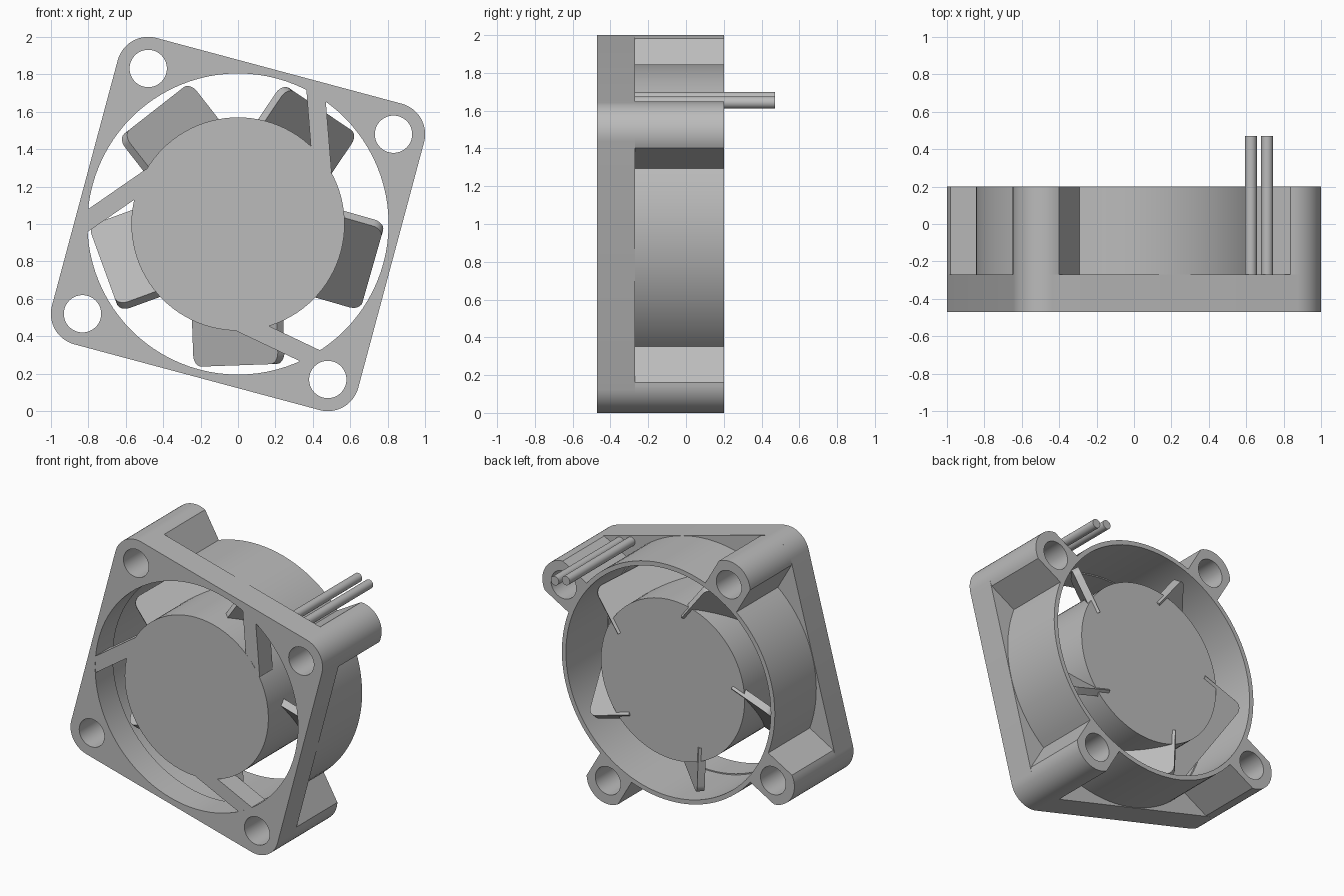
import bpy, bmesh
from math import cos, sin, radians, degrees, asin, sqrt
from mathutils import Matrix

cube = bpy.data.objects.get("Cube")
if cube:
    bpy.data.objects.remove(cube, do_unlink=True)

# One matte grey for every part
grey = bpy.data.materials.new("plain grey")
grey.use_nodes = True
colour = (0.5, 0.5, 0.5, 1)
grey.diffuse_color = colour
grey.node_tree.nodes["Principled BSDF"].inputs["Base Color"].default_value = colour

# Drawing plane: x right, y up, z towards the front
STAND = Matrix.Translation((0, 0, 1)) @ Matrix.Rotation(radians(90), 4, 'X')

FRONT, STEP, BACK = -0.47, -0.27, 0.20
CORNERS = [30 + 90 * k for k in range(4)]
HOLE_DIST, HOLE_R, CORNER_R = 0.96, 0.10, 0.169
BORE, WALL, FLAT = 0.805, 0.845, 0.143
HUB_R = 0.57


def polar(r, a):
    return r * cos(radians(a)), r * sin(radians(a))


def arc(centre, r, a0, a1, n):
    pts = []
    for i in range(n + 1):
        x, y = polar(r, a0 + (a1 - a0) * i / n)
        pts.append((centre[0] + x, centre[1] + y))
    return pts


def circle(centre, r, n=48):
    return arc(centre, r, 0, 360, n)[:-1]


def prism(name, outlines, depth, matrix):
    """Extrude closed outlines (inner ones become holes) evenly about the plane."""
    cu = bpy.data.curves.new(name, 'CURVE')
    cu.dimensions = '2D'
    cu.fill_mode = 'BOTH'
    cu.extrude = depth / 2
    for pts in outlines:
        sp = cu.splines.new('POLY')
        sp.points.add(len(pts) - 1)
        for p, (x, y) in zip(sp.points, pts):
            p.co = (x, y, 0, 1)
        sp.use_cyclic_u = True
    ob = bpy.data.objects.new(name, cu)
    bpy.context.collection.objects.link(ob)
    ob.matrix_world = matrix
    bpy.ops.object.select_all(action='DESELECT')
    ob.select_set(True)
    bpy.context.view_layer.objects.active = ob
    bpy.ops.object.convert(target='MESH')
    ob = bpy.context.object
    bm = bmesh.new()
    bm.from_mesh(ob.data)
    bmesh.ops.remove_doubles(bm, verts=bm.verts, dist=1e-4)
    bmesh.ops.recalc_face_normals(bm, faces=bm.faces)
    bm.to_mesh(ob.data)
    bm.free()
    ob.data.materials.clear()
    ob.data.materials.append(grey)
    bpy.ops.object.shade_smooth_by_angle(angle=radians(25))
    return ob


def slab(name, outlines, y0, y1):
    shift = Matrix.Translation((0, 0, -(y0 + y1) / 2))
    return prism(name, outlines, y1 - y0, STAND @ shift)


screw_holes = [circle(polar(HOLE_DIST, a), HOLE_R, 32) for a in CORNERS]

# Front plate: rounded square with bore and screw holes
square = []
for a in CORNERS:
    square += arc(polar(HOLE_DIST, a), CORNER_R, a - 45, a + 45, 12)
slab("front_plate", [square, circle((0, 0), BORE, 96)] + screw_holes, FRONT, STEP)

# Rear housing: thin ring with four flat-sided screw bosses
half = degrees(asin(FLAT / WALL))
cap = degrees(asin(FLAT / CORNER_R))
outline = []
for a in CORNERS:
    outline += arc(polar(HOLE_DIST, a), CORNER_R, a - cap, a + cap, 16)
    outline += arc((0, 0), WALL, a + half, a + 90 - half, 20)
slab("rear_housing", [outline, circle((0, 0), BORE + 0.008, 96)] + screw_holes, STEP, BACK)

# Hub
slab("hub", [circle((0, 0), HUB_R, 96)], FRONT, 0.15)

# Three slanted struts from hub to plate
strut = [(0.365, 0.725), (0.39, 0.41), (0.49, 0.26), (0.50, 0.28), (0.469, 0.66)]
for k in range(3):
    c, s = polar(1, 120 * k)
    turned = [(x * c - y * s, x * s + y * c) for x, y in strut]
    slab(f"strut_{k + 1}", [turned], FRONT + 0.001, -0.32)

# Five pitched blades with rounded outer corners
TIP, WIDTH, ROUND, THICK = 0.755, 0.64, 0.06, 0.05
w = WIDTH / 2
blade = [(0.42, -w)]
blade += arc((TIP - ROUND, ROUND - w), ROUND, -90, 0, 6)
blade += arc((TIP - ROUND, w - ROUND), ROUND, 0, 90, 6)
blade += [(0.42, w)]
for k in range(5):
    place = (STAND @ Matrix.Translation((0, 0, 0.08))
             @ Matrix.Rotation(radians(72 * k - 88), 4, 'Z')
             @ Matrix.Translation((0, -0.02, 0))
             @ Matrix.Rotation(radians(45), 4, 'X'))
    prism(f"blade_{k + 1}", [blade], THICK, place)

# Two power wires
for k, centre in enumerate([(0.625, 0.667), (0.712, 0.643)]):
    slab(f"wire_{k + 1}", [circle(centre, 0.032, 20)], STEP - 0.02, 0.47)
